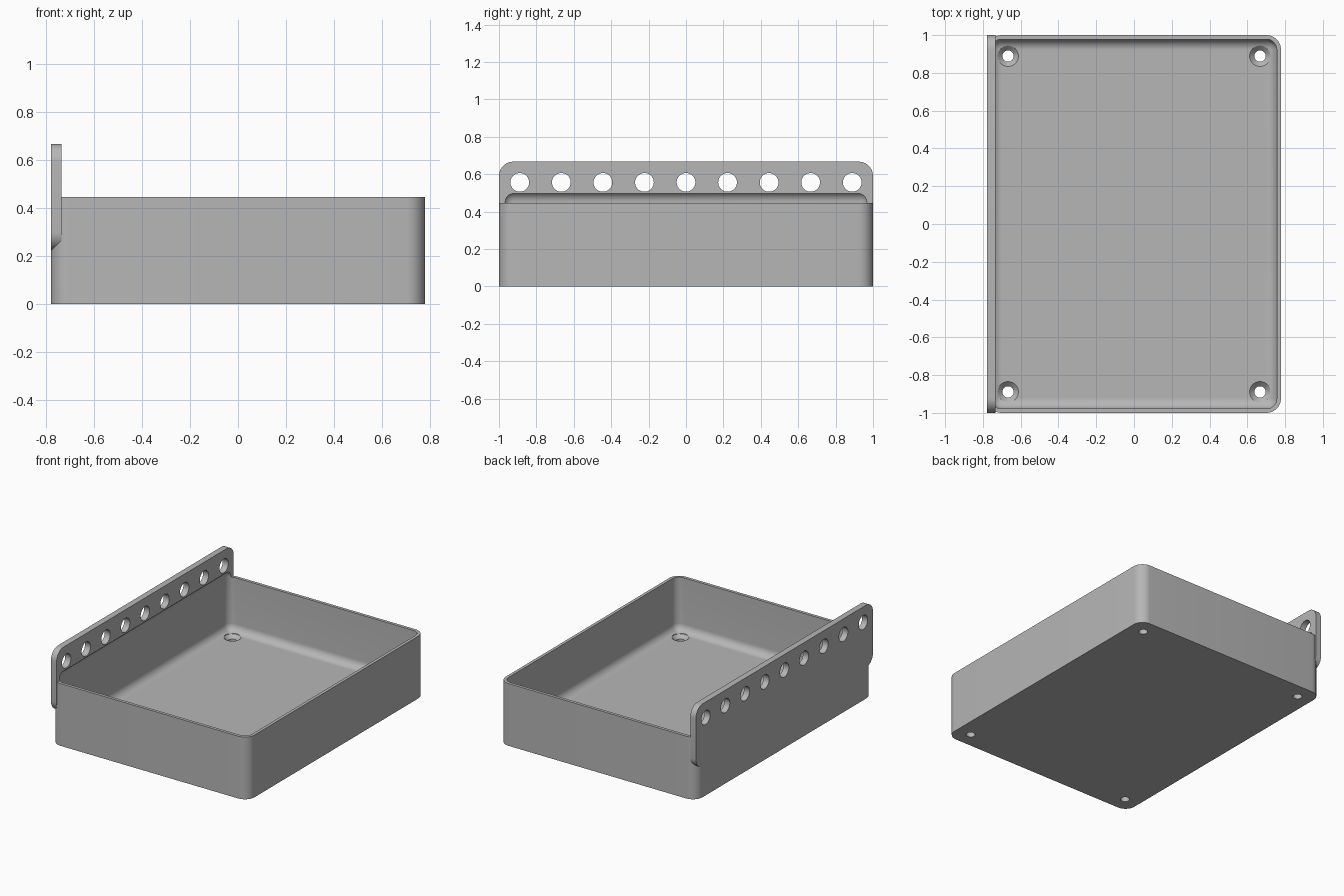
import bpy
import bmesh
from math import pi, cos, sin, radians
from mathutils import Matrix, Vector

cube = bpy.data.objects.get("Cube")
if cube:
    bpy.data.objects.remove(cube, do_unlink=True)

HX, HY = 0.778, 1.0        # half width and half length
BOX_H, TOP = 0.445, 0.667  # rim height and rail height
WALL, FLOOR, R = 0.022, 0.062, 0.077
RAIL = 0.044               # rail thickness
PITCH = 0.2222             # rail hole spacing

grey = bpy.data.materials.new("plain grey")
grey.use_nodes = True
grey.diffuse_color = (0.47, 0.47, 0.47, 1)
grey.node_tree.nodes["Principled BSDF"].inputs["Base Color"].default_value = grey.diffuse_color


def make_object(name, bm):
    bmesh.ops.recalc_face_normals(bm, faces=bm.faces)
    mesh = bpy.data.meshes.new(name)
    bm.to_mesh(mesh)
    bm.free()
    mesh.materials.append(grey)
    obj = bpy.data.objects.new(name, mesh)
    bpy.context.collection.objects.link(obj)
    return obj


def rounded_box(name, low, high, radius, axis=None, segments=10):
    """Box with all edges rounded, or only those along one axis."""
    low, high = Vector(low), Vector(high)
    bm = bmesh.new()
    bmesh.ops.create_cube(bm, size=1)
    for v in bm.verts:
        v.co = (low + high) / 2 + v.co * (high - low)
    edges = [e for e in bm.edges if axis is None
             or abs((e.verts[0].co - e.verts[1].co)[axis]) > 0.001]
    bmesh.ops.bevel(bm, geom=edges, offset=radius, segments=segments,
                    profile=0.5, affect='EDGES')
    return make_object(name, bm)


def lathe(name, profile, sides=40):
    """Closed solid turned around z from (radius, height) pairs."""
    bm = bmesh.new()
    rings = [[bm.verts.new((r * cos(2 * pi * i / sides), r * sin(2 * pi * i / sides), z))
              for i in range(sides)] for r, z in profile]
    for a, b in zip(rings, rings[1:]):
        for i in range(sides):
            j = (i + 1) % sides
            bm.faces.new((a[i], a[j], b[j], b[i]))
    bm.faces.new(rings[0])
    bm.faces.new(rings[-1])
    return make_object(name, bm)


def combine(target, tool, operation):
    mod = target.modifiers.new("join", 'BOOLEAN')
    mod.operation, mod.solver, mod.object = operation, 'EXACT', tool
    bpy.context.view_layer.objects.active = target
    bpy.ops.object.modifier_apply(modifier=mod.name)
    bpy.data.objects.remove(tool, do_unlink=True)


# Outer tray with the tall rail along its -x side
tray = rounded_box("tray_with_rail", (-HX, -HY, 0), (HX, HY, BOX_H), R, axis=2)
rail = rounded_box("rail", (-HX, -HY, BOX_H / 2), (-HX + RAIL, HY, TOP), R, axis=0)
combine(tray, rail, 'UNION')

# Soft-edged cavity, which also undercuts the rail
cavity = rounded_box("cavity", (-HX + WALL, -HY + WALL, FLOOR),
                     (HX - WALL, HY - WALL, 0.507), R - WALL)
combine(tray, cavity, 'DIFFERENCE')

# Row of round holes in the rail
for i in range(-4, 5):
    hole = lathe("rail_hole", [(0.05, -0.1), (0.05, 0.1)])
    hole.data.transform(Matrix.Translation((-HX, i * PITCH, 0.556))
                        @ Matrix.Rotation(pi / 2, 4, 'Y'))
    combine(tray, hole, 'DIFFERENCE')

# Countersunk screw holes in the floor corners
for x in (-0.667, 0.667):
    for y in (-0.889, 0.889):
        screw = lathe("screw_hole", [(0.03, -0.1), (0.03, FLOOR - 0.025),
                                     (0.055, FLOOR), (0.055, FLOOR + 0.05)])
        screw.data.transform(Matrix.Translation((x, y, 0)))
        combine(tray, screw, 'DIFFERENCE')

# Smooth rounded surfaces, crisp cut edges
bpy.ops.object.select_all(action='DESELECT')
tray.select_set(True)
bpy.context.view_layer.objects.active = tray
bpy.ops.object.shade_smooth_by_angle(angle=radians(25))
